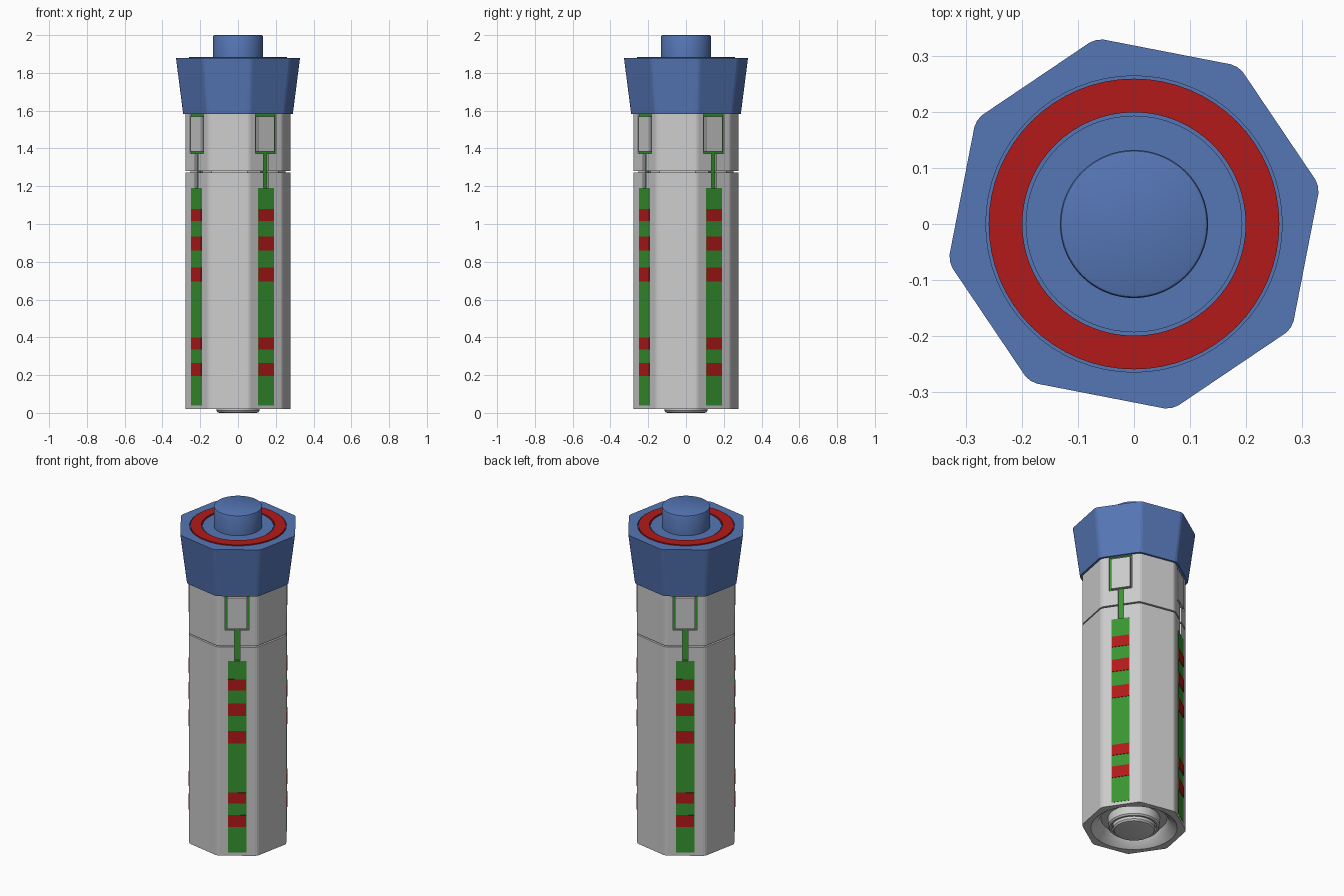
import bpy, bmesh, math
from mathutils import Matrix, Vector

if "Cube" in bpy.data.objects:
    bpy.data.objects.remove(bpy.data.objects["Cube"])

TURN = math.radians(11.5)              # angle of the first octagon corner
R = 0.286                              # body corner radius
A = R * math.cos(math.pi / 8)          # body face distance


def material(name, color):
    m = bpy.data.materials.new(name)
    m.diffuse_color = color
    m.use_nodes = True
    m.node_tree.nodes["Principled BSDF"].inputs["Base Color"].default_value = m.diffuse_color
    return m


BLUE = material("blue", (0.09, 0.18, 0.46, 1))
RED = material("red", (0.45, 0.01, 0.01, 1))
GREEN = material("green", (0.04, 0.30, 0.03, 1))


def finish(name, bm, mat=None):
    bmesh.ops.recalc_face_normals(bm, faces=bm.faces[:])
    me = bpy.data.meshes.new(name)
    bm.to_mesh(me)
    bm.free()
    ob = bpy.data.objects.new(name, me)
    bpy.context.collection.objects.link(ob)
    if mat:
        me.materials.append(mat)
    return ob


def octagon(name, r0, r1, z0, z1, mat=None, bevel=0.012):
    """Eight-sided prism with softened side edges."""
    bm = bmesh.new()
    place = Matrix.Translation((0, 0, (z0 + z1) / 2)) @ Matrix.Rotation(TURN, 4, 'Z')
    bmesh.ops.create_cone(bm, cap_ends=True, segments=8, radius1=r0, radius2=r1,
                          depth=z1 - z0, matrix=place)
    sides = [e for e in bm.edges if abs(e.verts[0].co.z - e.verts[1].co.z) > 0.1]
    bmesh.ops.bevel(bm, geom=sides, offset=bevel, segments=2, profile=0.5, affect='EDGES')
    return finish(name, bm, mat)


def lathe(name, profile, mat=None, n=64):
    """Closed (r, z) profile spun round the z axis."""
    bm = bmesh.new()
    vs = [bm.verts.new((r, 0, z)) for r, z in profile]
    es = [bm.edges.new((vs[i], vs[(i + 1) % len(vs)])) for i in range(len(vs))]
    bmesh.ops.spin(bm, geom=vs + es, axis=(0, 0, 1), cent=(0, 0, 0),
                   angle=2 * math.pi, steps=n, use_merge=True)
    bmesh.ops.remove_doubles(bm, verts=bm.verts[:], dist=1e-5)
    loose = [e for e in bm.edges if not e.link_faces]
    bmesh.ops.delete(bm, geom=loose, context='EDGES')
    ob = finish(name, bm, mat)
    bpy.ops.object.select_all(action='DESELECT')
    bpy.context.view_layer.objects.active = ob
    ob.select_set(True)
    bpy.ops.object.shade_smooth_by_angle(angle=math.radians(30))
    return ob


def panels(name, width, spans, d0, d1, mat=None):
    """Boxes on every second face, at distances d0..d1 from the axis."""
    bm = bmesh.new()
    for k in range(4):
        turn = Matrix.Rotation(TURN + math.pi / 8 + k * math.pi / 2, 4, 'Z')
        for z0, z1 in spans:
            size = Matrix.Diagonal((d1 - d0, width, z1 - z0, 1))
            pos = Matrix.Translation(((d0 + d1) / 2, 0, (z0 + z1) / 2))
            bmesh.ops.create_cube(bm, size=1, matrix=turn @ pos @ size)
    return finish(name, bm, mat)


def cut(ob, cutters):
    for c in cutters:
        m = ob.modifiers.new("cut", 'BOOLEAN')
        m.operation, m.solver, m.object = 'DIFFERENCE', 'EXACT', c
        bpy.context.view_layer.objects.active = ob
        bpy.ops.object.modifier_apply(modifier=m.name)


# Grey body in two sections with a dark seam between them
lower = octagon("lower_body", R, R, 0.02, 1.272)
upper = octagon("upper_body", R, R, 1.28, 1.59)
octagon("seam_core", R - 0.03, R - 0.03, 1.26, 1.29)

# Slots in four faces and the dish in the base
D = A - 0.014
dish = lathe("dish_cutter", [(0, -0.1), (0.235, -0.1), (0.235, 0.02), (0.195, 0.05),
                             (0.18, 0.08), (0, 0.08)])
slots = [panels("strip_cutter", 0.102, [(0.04, 1.19)], D, A + 0.05),
         panels("channel_cutter", 0.03, [(1.15, 1.40)], D, A + 0.05),
         panels("window_cutter", 0.130, [(1.373, 1.583)], D, A + 0.05)]
cut(lower, [slots[0], slots[1], dish])
cut(upper, slots[1:])

# Light strips: green bars, red bands, recessed line and framed plate
panels("green_strips", 0.102, [(0.04, 1.19)], D - 0.01, A + 0.001, GREEN)
panels("red_bands", 0.098, [(0.195, 0.265), (0.335, 0.40), (0.695, 0.77),
                            (0.86, 0.935), (1.015, 1.08)], D, A + 0.004, RED)
panels("green_channels", 0.03, [(1.18, 1.38)], D - 0.02, D + 0.002, GREEN)
panels("green_frames", 0.130, [(1.373, 1.583)], D - 0.01, D + 0.002, GREEN)
panels("window_plates", 0.108, [(1.383, 1.570)], D, A + 0.003)

# Base knob in the dish
lathe("base_collar", [(0.118, 0.09), (0.118, 0.03), (0.124, 0.022), (0.134, 0.022),
                      (0.142, 0.03), (0.142, 0.09)])
lathe("base_knob", [(0, 0.09), (0.115, 0.09), (0.115, 0.012), (0.108, 0.003),
                    (0.098, 0.0), (0, 0.0)])

# Flared blue cap with a ring groove
cap = octagon("cap", 0.299, 0.338, 1.583, 1.88, BLUE, 0.014)
groove = lathe("groove_cutter", [(0.193, 1.868), (0.264, 1.868), (0.264, 1.95), (0.193, 1.95)])
cut(cap, [groove])
lathe("red_ring", [(0.199, 1.86), (0.259, 1.86), (0.259, 1.884), (0.199, 1.884)], RED)

# Round top button
lathe("top_button", [(0, 1.87), (0.132, 1.87), (0.132, 1.994), (0.130, 1.998),
                     (0.126, 2.0), (0, 2.0)], BLUE)

# Cutters are no longer needed
for c in slots + [dish, groove]:
    bpy.data.objects.remove(c, do_unlink=True)
